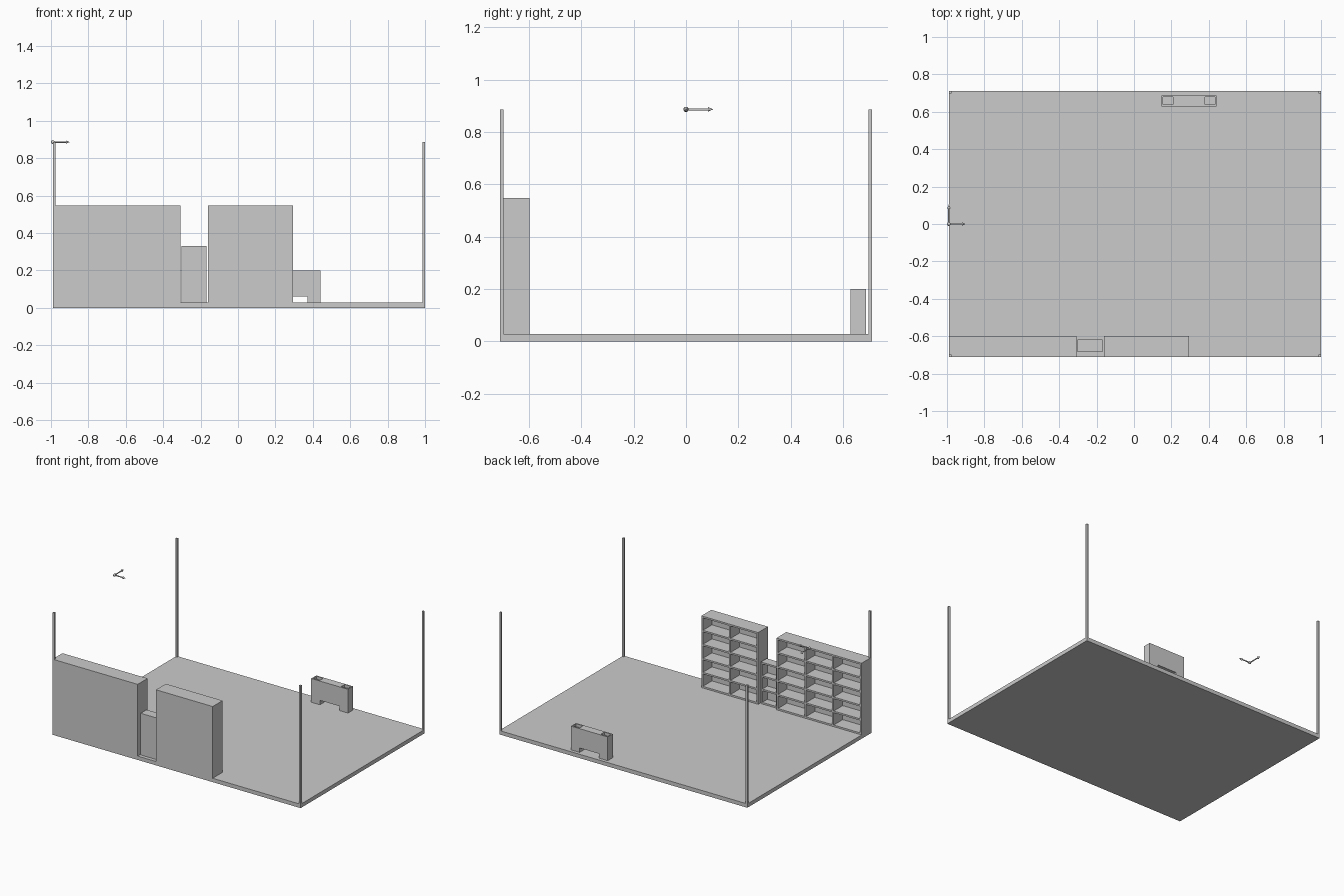
import bpy, bmesh, math
from mathutils import Matrix, Vector

if "Cube" in bpy.data.objects:
    bpy.data.objects.remove(bpy.data.objects["Cube"])

grey = bpy.data.materials.new("light_grey")
grey.diffuse_color = (0.6, 0.6, 0.6, 1)
grey.use_nodes = True
grey.node_tree.nodes["Principled BSDF"].inputs["Base Color"].default_value = grey.diffuse_color


def finish(name, bm):
    me = bpy.data.meshes.new(name)
    bm.to_mesh(me)
    bm.free()
    me.materials.append(grey)
    ob = bpy.data.objects.new(name, me)
    bpy.context.collection.objects.link(ob)
    return ob


def add_box(bm, x0, x1, y0, y1, z0, z1):
    m = Matrix.Translation(((x0 + x1) / 2, (y0 + y1) / 2, (z0 + z1) / 2))
    m = m @ Matrix.Diagonal((x1 - x0, y1 - y0, z1 - z0, 1))
    bmesh.ops.create_cube(bm, size=1, matrix=m)


def boxes(name, items):
    bm = bmesh.new()
    for b in items:
        add_box(bm, *b)
    return finish(name, bm)


X0, X1, Y, FLOOR, TOP, POST = -0.99, 1.0, 0.711, 0.028, 0.886, 0.014

# Floor slab
boxes("floor", [(X0, X1, -Y, Y, 0, FLOOR)])

# Corner posts
for i, x in enumerate((X0, X1 - POST)):
    for j, y in enumerate((-Y, Y - POST)):
        boxes(f"corner_post_{i}{j}", [(x, x + POST, y, y + POST, FLOOR, TOP)])


# Bookcases, open toward the room (+y)
def bookcase(name, x0, x1, y0, y1, z1, cols, rows, t=0.012):
    z0 = FLOOR
    parts = [(x0, x1, y0, y0 + 0.01, z0, z1)]
    for c in range(cols + 1):
        x = x0 + (x1 - x0 - t) * c / cols
        parts.append((x, x + t, y0 + 0.01, y1, z0, z1))
    for c in range(cols):
        a = x0 + (x1 - x0 - t) * c / cols + t
        b = x0 + (x1 - x0 - t) * (c + 1) / cols
        for r in range(rows + 1):
            z = z0 + (z1 - z0 - t) * r / rows
            parts.append((a, b, y0 + 0.01, y1, z, z + t))
    boxes(name, parts)


bookcase("wide_bookcase", X0, -0.307, -Y, -0.598, 0.548, 3, 5)
bookcase("narrow_bookcase", -0.16, 0.295, -Y, -0.598, 0.548, 2, 5)
bookcase("low_shelf", -0.301, -0.168, -0.685, -0.618, 0.33, 1, 3)

# Heater: body on two feet, with a square well in the top at each end
hx0, hx1, hy0, hy1, hz = 0.147, 0.442, 0.629, 0.687, 0.2
parts = [(hx0, hx1, hy0, hy1, 0.06, 0.18),
         (hx0 + 0.07, hx1 - 0.07, hy0, hy1, 0.18, hz)]
for a, b in ((hx0, hx0 + 0.07), (hx1 - 0.07, hx1)):
    parts += [(a, b, hy0, hy1, FLOOR, 0.06),
              (a, a + 0.008, hy0, hy1, 0.18, hz),
              (b - 0.008, b, hy0, hy1, 0.18, hz),
              (a + 0.008, b - 0.008, hy0, hy0 + 0.009, 0.18, hz),
              (a + 0.008, b - 0.008, hy1 - 0.009, hy1, 0.18, hz)]
boxes("heater", parts)

# Direction marker: ball with two small arrows along +x and +y
centre = Vector((X0, 0, TOP))
bm = bmesh.new()
bmesh.ops.create_uvsphere(bm, u_segments=16, v_segments=8, radius=0.01,
                          matrix=Matrix.Translation(centre))
finish("marker_ball", bm)
turns = {"x": Matrix.Rotation(math.pi / 2, 4, 'Y'),
         "y": Matrix.Rotation(-math.pi / 2, 4, 'X')}
for axis, length in (("x", 0.09), ("y", 0.104)):
    bm = bmesh.new()
    place = Matrix.Translation(centre) @ turns[axis]
    shaft = length - 0.02
    bmesh.ops.create_cone(bm, cap_ends=True, segments=12, radius1=0.004, radius2=0.004,
                          depth=shaft, matrix=place @ Matrix.Translation((0, 0, shaft / 2)))
    bmesh.ops.create_cone(bm, cap_ends=True, segments=12, radius1=0.009, radius2=0,
                          depth=0.02, matrix=place @ Matrix.Translation((0, 0, length - 0.01)))
    finish("marker_arrow_" + axis, bm)
